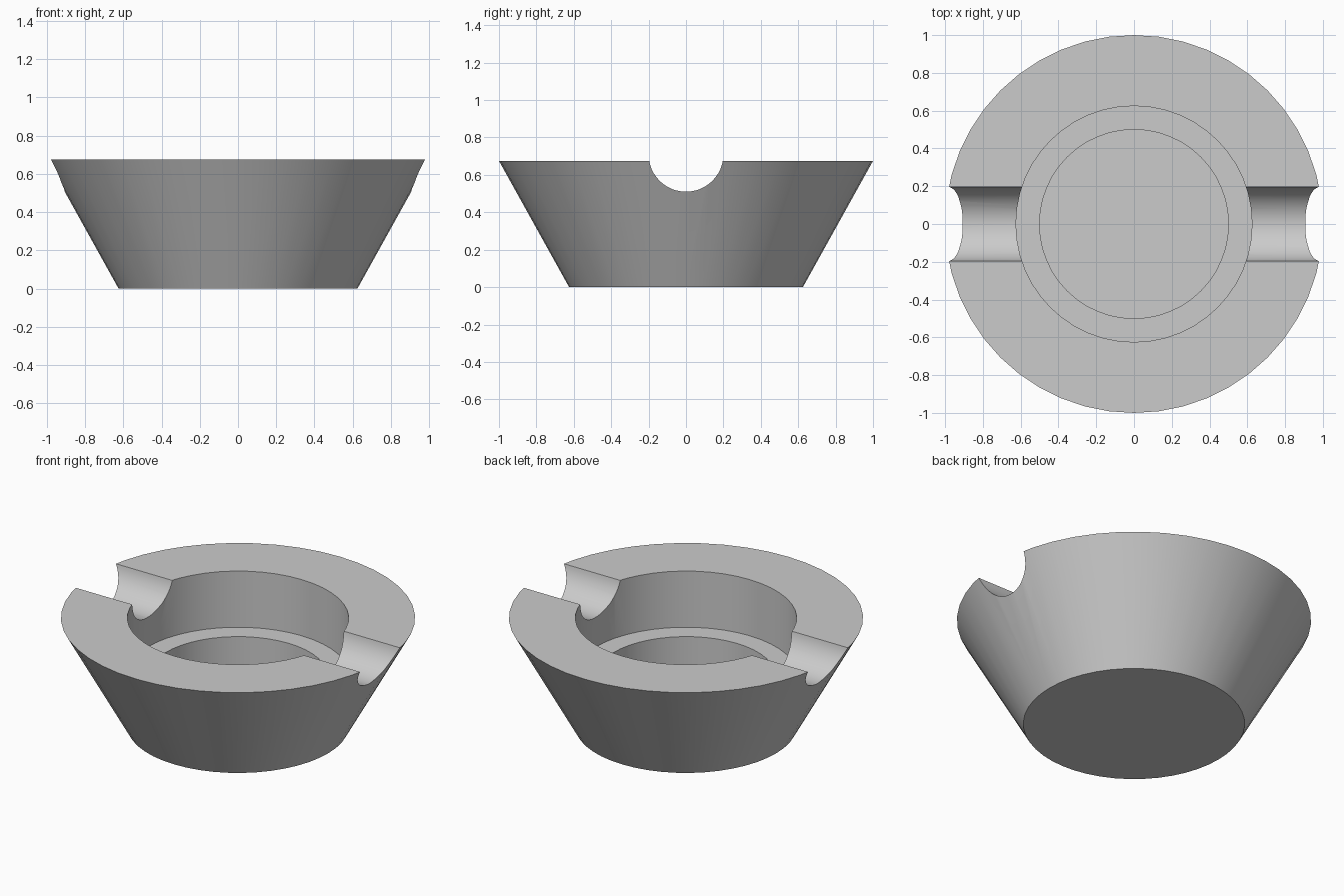
import bpy, bmesh, math

cube = bpy.data.objects.get("Cube")
if cube:
    bpy.data.objects.remove(cube, do_unlink=True)

HEIGHT = 0.675
SEGMENTS = 48

grey = bpy.data.materials.new("plain_grey")
grey.use_nodes = True
grey.diffuse_color = (0.6, 0.6, 0.6, 1)
grey.node_tree.nodes["Principled BSDF"].inputs["Base Color"].default_value = grey.diffuse_color


def lathe(name, profile):
    """Spin a closed (radius, z) profile whose ends lie on the axis."""
    bm = bmesh.new()
    verts = [bm.verts.new((r, 0, z)) for r, z in profile]
    edges = [bm.edges.new(pair) for pair in zip(verts, verts[1:])]
    bmesh.ops.spin(bm, geom=verts + edges, cent=(0, 0, 0), axis=(0, 0, 1),
                   angle=math.tau, steps=SEGMENTS)
    bmesh.ops.remove_doubles(bm, verts=bm.verts[:], dist=1e-4)
    bmesh.ops.dissolve_degenerate(bm, edges=bm.edges[:], dist=1e-5)
    bmesh.ops.recalc_face_normals(bm, faces=bm.faces[:])
    mesh = bpy.data.meshes.new(name)
    bm.to_mesh(mesh)
    bm.free()
    obj = bpy.data.objects.new(name, mesh)
    bpy.context.collection.objects.link(obj)
    return obj


# Tapered bowl: flat base, sloped wall, flat rim, stepped well
bowl = lathe("tapered_bowl", [
    (0, 0), (0.625, 0), (1, HEIGHT),
    (0.625, HEIGHT), (0.625, 0.325), (0.5, 0.325),
    (0.5, 0.1), (0, 0.1)])
bowl.data.materials.append(grey)

# Round groove across the rim, left to right
bpy.ops.mesh.primitive_cylinder_add(vertices=SEGMENTS, radius=0.2, depth=2.4,
                                    location=(0, 0, 0.71),
                                    rotation=(0, math.pi / 2, 0))
groove = bpy.context.object
groove.name = "groove_cutter"
groove.hide_render = True
groove.data.materials.append(grey)

cut = bowl.modifiers.new("rim_groove", "BOOLEAN")
cut.operation = "DIFFERENCE"
cut.solver = "EXACT"
cut.object = groove

bpy.ops.object.select_all(action="DESELECT")
bowl.select_set(True)
bpy.context.view_layer.objects.active = bowl
bpy.ops.object.modifier_apply(modifier=cut.name)
bpy.data.objects.remove(groove, do_unlink=True)
bpy.ops.object.shade_smooth_by_angle(angle=math.radians(30))
